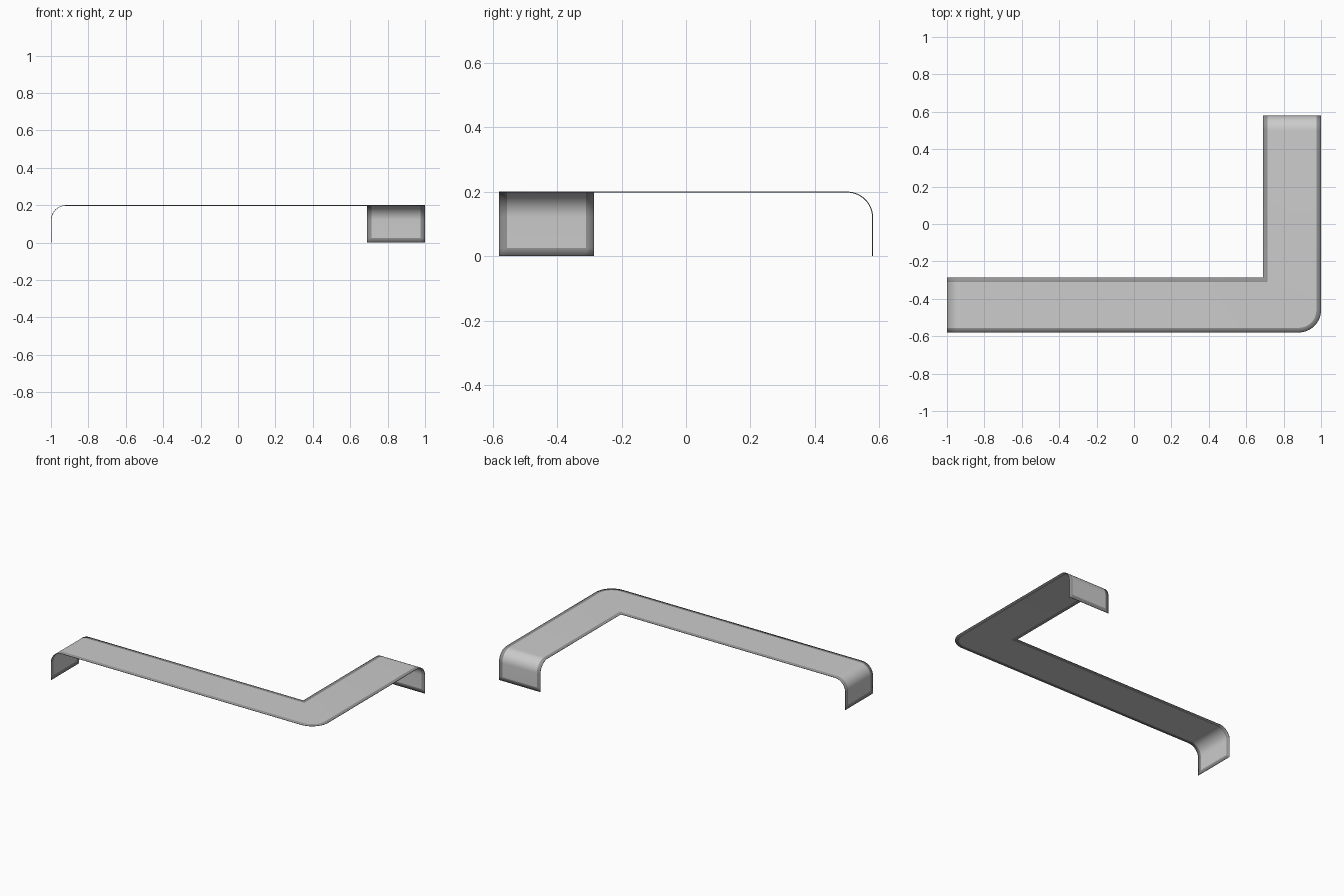
import bpy, bmesh
from math import sin, cos, pi

if "Cube" in bpy.data.objects:
    bpy.data.objects.remove(bpy.data.objects["Cube"])

TOP, BEND, EDGE = 0.2, 0.08, 0.025      # height, fold radius, border width
X, Y = 1.0, 0.58                        # half extents
IX, IY = 0.69, -0.285                   # inner corner of the L
R = 0.12                                # outer plan corner radius


def fold(end):
    """Profile of a folded-down end: (distance from centre, height), foot to top."""
    pts = [(end, 0), (end, EDGE), (end, TOP - BEND)]
    for k in range(1, 13):
        a = k / 12 * pi / 2
        pts.append((end - BEND + BEND * cos(a), TOP - BEND + BEND * sin(a)))
    return pts


# Cross rows run from outer edge to inner edge, with border lines between
rows = []
for d, z in fold(X):                                        # long arm
    rows.append([(-d, y, z) for y in (-Y, -Y + EDGE, IY - EDGE, IY)])
for k in range(13):                                         # rounded corner
    a = -pi / 2 + k / 12 * pi / 2
    cx, cy = X - R, -Y + R
    rows.append([(cx + r * cos(a), cy + r * sin(a), TOP) for r in (R, R - EDGE)]
                + [(IX + EDGE, IY - EDGE, TOP), (IX, IY, TOP)])
for d, z in reversed(fold(Y)):                              # short arm
    rows.append([(x, d, z) for x in (X, X - EDGE, IX + EDGE, IX)])

# Skin the rows; slot 1 is the dark border
bm = bmesh.new()
grid = [[bm.verts.new(p) for p in row] for row in rows]
last = len(grid) - 2
for i in range(last + 1):
    for j in range(3):
        f = bm.faces.new((grid[i][j], grid[i + 1][j], grid[i + 1][j + 1], grid[i][j + 1]))
        f.smooth = True
        f.material_index = int(j != 1 or i in (0, last))
bmesh.ops.remove_doubles(bm, verts=bm.verts, dist=1e-5)

mesh = bpy.data.meshes.new("folded_panel")
bm.to_mesh(mesh)
bm.free()
for name, v in (("panel_grey", 0.8), ("border_dark_grey", 0.3)):
    mat = bpy.data.materials.new(name)
    mat.diffuse_color = (v, v, v, 1)
    mat.use_nodes = True
    mat.node_tree.nodes["Principled BSDF"].inputs["Base Color"].default_value = mat.diffuse_color
    mesh.materials.append(mat)

panel = bpy.data.objects.new("folded_panel", mesh)
bpy.context.collection.objects.link(panel)

# Thin sheet thickness
solid = panel.modifiers.new("thickness", "SOLIDIFY")
solid.thickness = 0.003
solid.offset = -1
